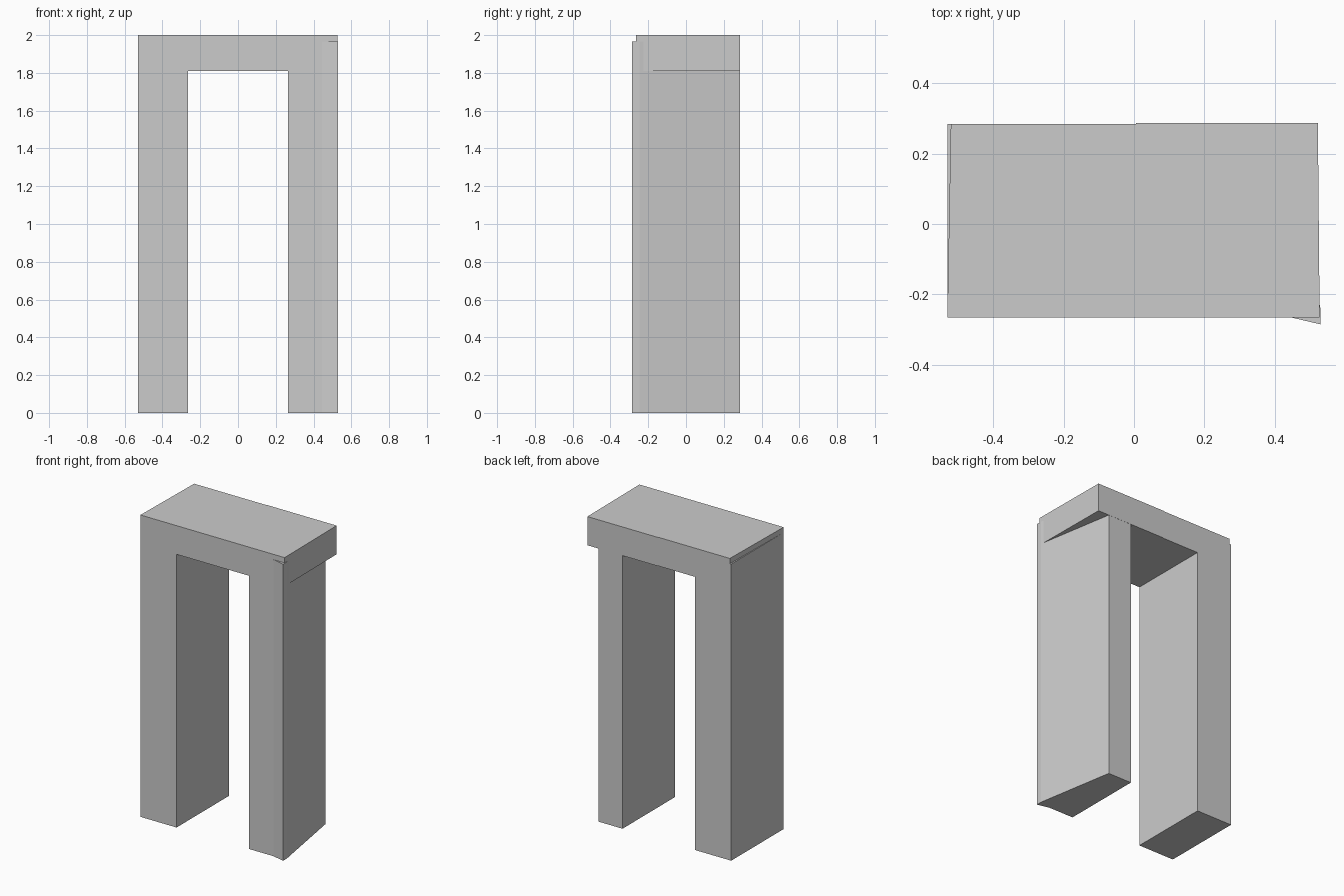
import bpy
import bmesh

cube = bpy.data.objects.get("Cube")
if cube:
    bpy.data.objects.remove(cube, do_unlink=True)

# One plain grey for the whole model
grey = bpy.data.materials.new("light grey")
grey.use_nodes = True
colour = (0.6, 0.6, 0.6, 1)
grey.diffuse_color = colour
grey.node_tree.nodes["Principled BSDF"].inputs["Base Color"].default_value = colour


def prism(name, outline, bottom, top):
    """Extrude a counter-clockwise floor outline from bottom to top."""
    bm = bmesh.new()
    base = bm.faces.new([bm.verts.new((x, y, bottom)) for x, y in outline])
    up = bmesh.ops.extrude_face_region(bm, geom=[base], use_keep_orig=True)
    verts = [v for v in up["geom"] if isinstance(v, bmesh.types.BMVert)]
    bmesh.ops.translate(bm, verts=verts, vec=(0, 0, top - bottom))
    bmesh.ops.recalc_face_normals(bm, faces=bm.faces)
    mesh = bpy.data.meshes.new(name)
    bm.to_mesh(mesh)
    bm.free()
    mesh.materials.append(grey)
    obj = bpy.data.objects.new(name, mesh)
    bpy.context.collection.objects.link(obj)
    return obj


FRONT, BACK = -0.265, 0.284
INNER, OUTER = 0.265, 0.53
LEG_TOP = 1.965

# Lintel: slightly skewed ends and a tiny step in the back face
prism("lintel", [(-OUTER, FRONT), (0.527, FRONT), (0.522, 0.287),
                 (0.005, 0.287), (0.005, BACK), (-0.52, BACK)], 1.81, 2)

# Right leg: a plain rectangular post
prism("right_leg", [(-OUTER, FRONT), (-INNER, FRONT),
                    (-INNER, BACK), (-OUTER, BACK)], 0, LEG_TOP)

# Left leg: flared front corner, outer side tapering in towards the back
prism("left_leg", [(INNER, FRONT), (0.445, FRONT), (OUTER, -0.285),
                   (OUTER, -0.245), (0.44, 0.286), (INNER, 0.286)], 0, LEG_TOP)
